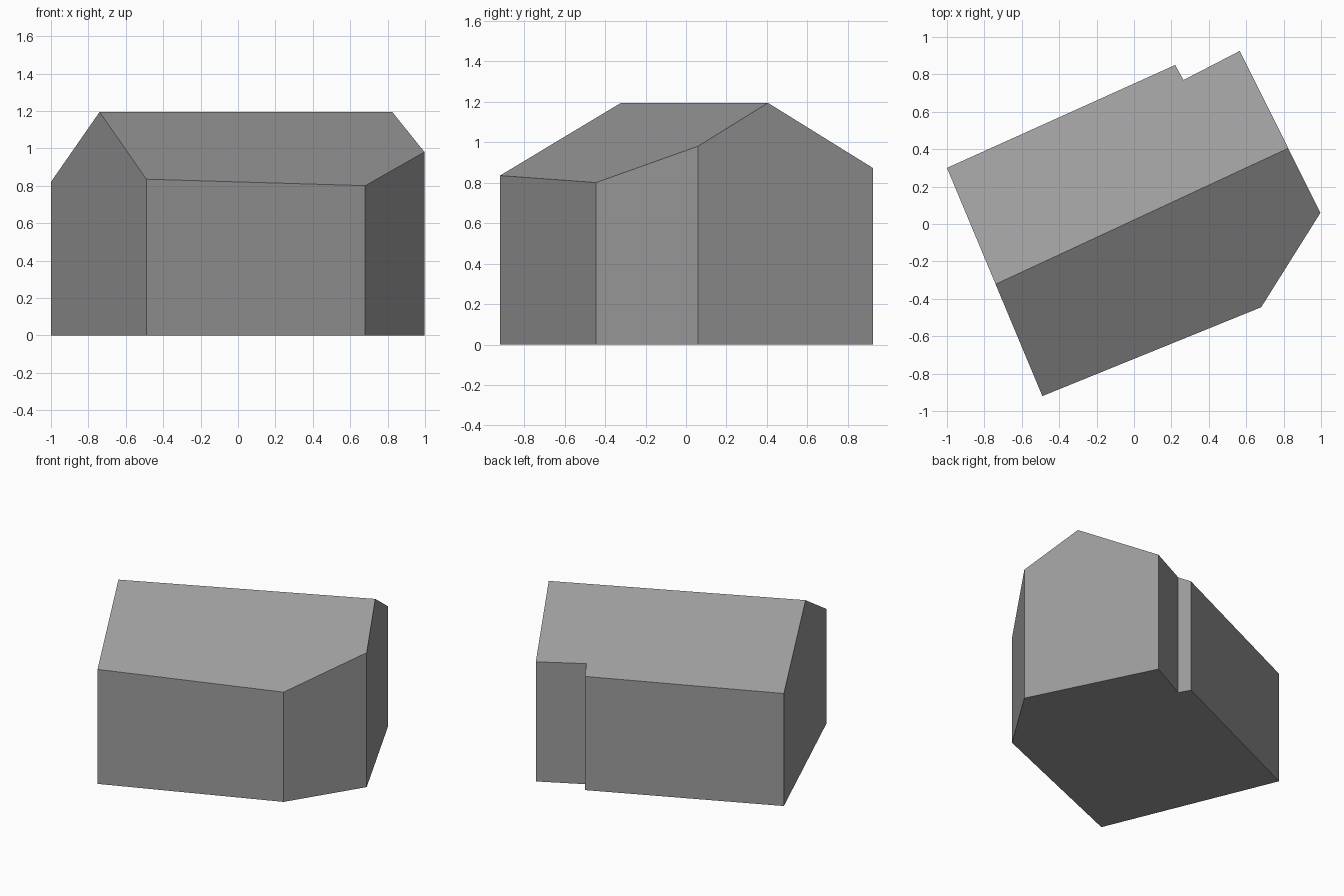
import bpy, bmesh
from mathutils import Vector

cube = bpy.data.objects.get("Cube")
if cube:
    bpy.data.objects.remove(cube, do_unlink=True)

# Plain grey for the whole building
grey = bpy.data.materials.new("plain_grey")
grey.use_nodes = True
colour = (0.33, 0.33, 0.33, 1)
grey.diffuse_color = colour
grey.node_tree.nodes["Principled BSDF"].inputs["Base Color"].default_value = colour

# Ground plan, counter-clockwise, with the small step in the back wall
plan = [(-1, 0.3), (-0.49, -0.92), (0.68, -0.445), (0.997, 0.06),
        (0.565, 0.925), (0.265, 0.77), (0.22, 0.85)]
ridge_start = Vector((-0.74, -0.322, 1.195))
ridge_end = Vector((0.822, 0.404, 1.195))
pitch = 0.555

# Walls: the plan raised well above the ridge
bm = bmesh.new()
floor = bm.faces.new([bm.verts.new((x, y, 0)) for x, y in plan])
raised = bmesh.ops.extrude_face_region(bm, geom=[floor], use_keep_orig=True)
top = [v for v in raised["geom"] if isinstance(v, bmesh.types.BMVert)]
bmesh.ops.translate(bm, verts=top, vec=(0, 0, 2))

# Gable roof: cut along one sloping plane on each side of the ridge
along = (ridge_end - ridge_start).normalized()
across = Vector((-along.y, along.x, 0))
for side in (1, -1):
    slope = (across * side * pitch + Vector((0, 0, 1))).normalized()
    cut = bmesh.ops.bisect_plane(
        bm, geom=bm.verts[:] + bm.edges[:] + bm.faces[:], dist=1e-5,
        plane_co=ridge_start, plane_no=slope, clear_outer=True)
    rim = [e for e in cut["geom_cut"] if isinstance(e, bmesh.types.BMEdge)]
    bmesh.ops.edgeloop_fill(bm, edges=rim)

bmesh.ops.recalc_face_normals(bm, faces=bm.faces[:])
mesh = bpy.data.meshes.new("building")
bm.to_mesh(mesh)
bm.free()
mesh.materials.append(grey)
building = bpy.data.objects.new("building", mesh)
bpy.context.collection.objects.link(building)
